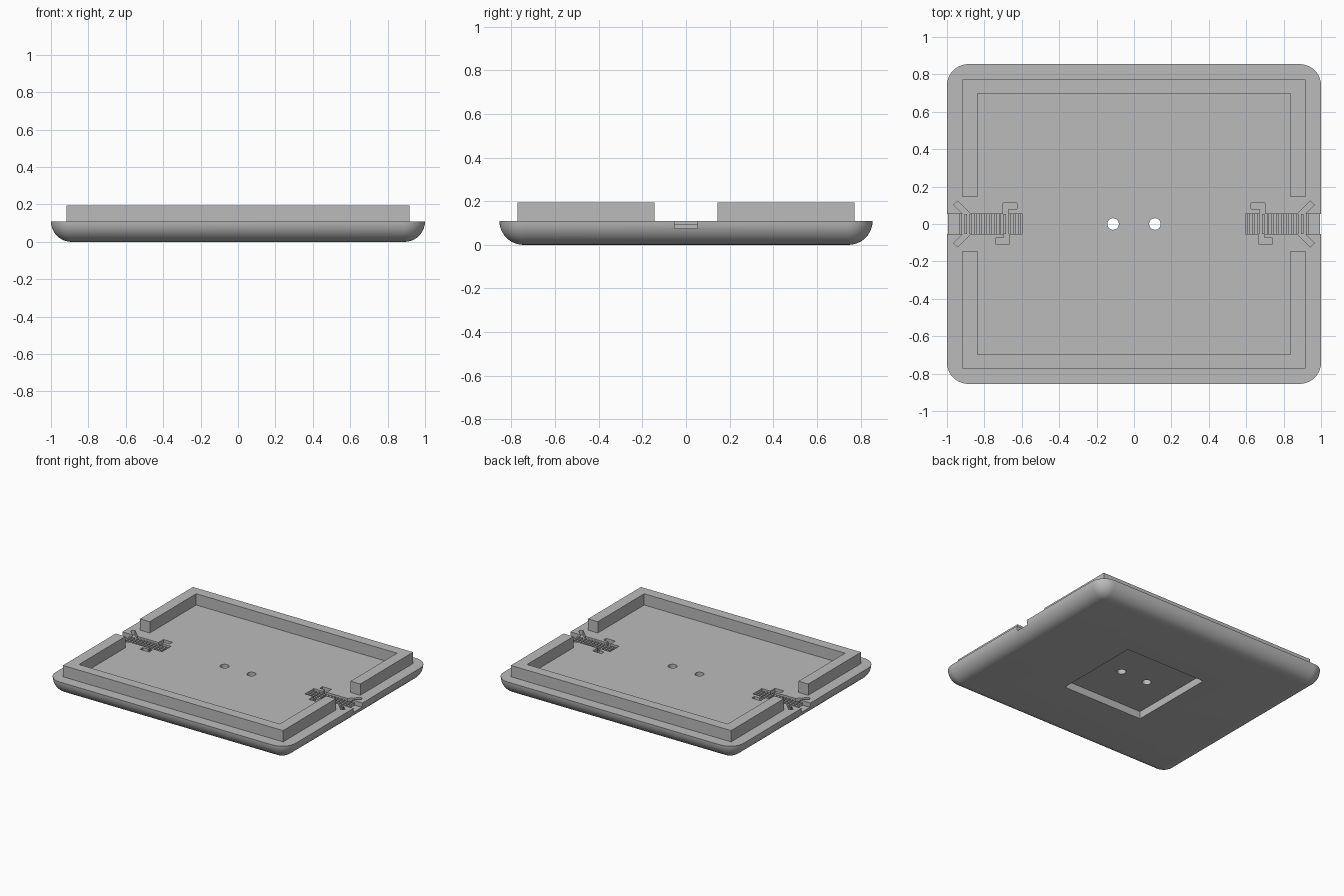
import bpy, bmesh, math

if "Cube" in bpy.data.objects:
    bpy.data.objects.remove(bpy.data.objects["Cube"])

grey = bpy.data.materials.new("plain grey")
grey.diffuse_color = (0.5, 0.5, 0.5, 1)
grey.use_nodes = True
grey.node_tree.nodes["Principled BSDF"].inputs["Base Color"].default_value = grey.diffuse_color

TOP, WALL_TOP, SLOT_Z = 0.11, 0.195, 0.075
HX, HY, R, CORNER = 1.0, 0.855, 0.11, 0.115


def finish(name, bm):
    bmesh.ops.recalc_face_normals(bm, faces=bm.faces)
    me = bpy.data.meshes.new(name)
    bm.to_mesh(me)
    bm.free()
    me.materials.append(grey)
    ob = bpy.data.objects.new(name, me)
    bpy.context.collection.objects.link(ob)
    return ob


def add_prism(bm, pts, z0, z1):
    """Extrude a flat outline between two heights."""
    low = [bm.verts.new((x, y, z0)) for x, y in pts]
    high = [bm.verts.new((x, y, z1)) for x, y in pts]
    bm.faces.new(low[::-1])
    bm.faces.new(high)
    n = len(pts)
    for i in range(n):
        j = (i + 1) % n
        bm.faces.new((low[i], low[j], high[j], high[i]))


def rect(x0, x1, y0, y1):
    return [(x0, y0), (x1, y0), (x1, y1), (x0, y1)]


def ring(inset, steps=10):
    """Rounded rectangle outline."""
    r, pts = CORNER - inset, []
    for k, (sx, sy) in enumerate(((1, 1), (-1, 1), (-1, -1), (1, -1))):
        for i in range(steps + 1):
            a = math.pi / 2 * (k + i / steps)
            pts.append((sx * (HX - CORNER) + r * math.cos(a),
                        sy * (HY - CORNER) + r * math.sin(a)))
    return pts


# Base tray with a rounded underside
bm = bmesh.new()
loops = []
for i in range(11):
    a = math.pi / 2 * i / 10
    z = TOP - R * math.sin(a)
    loops.append([bm.verts.new((x, y, z)) for x, y in ring(R * (1 - math.cos(a)))])
for p, q in zip(loops, loops[1:]):
    for i in range(len(p)):
        j = (i + 1) % len(p)
        bm.faces.new((p[i], p[j], q[j], q[i]))
bm.faces.new(loops[0])
bm.faces.new(loops[-1][::-1])
base = finish("base_tray", bm)
bpy.context.view_layer.objects.active = base


def cut(pts, z0, z1):
    bm = bmesh.new()
    add_prism(bm, pts, z0, z1)
    cutter = finish("cutter", bm)
    cutter.hide_render = True
    mod = base.modifiers.new("cut", "BOOLEAN")
    mod.operation, mod.solver, mod.object = "DIFFERENCE", "EXACT", cutter
    bpy.ops.object.modifier_apply(modifier=mod.name)
    bpy.data.objects.remove(cutter)


# Square recess underneath and two screw holes
cut(rect(-0.335, 0.335, -0.335, 0.335), -0.1, 0.056)
for s in (-1, 1):
    cut([(s * 0.112 + 0.031 * math.cos(k * math.pi / 12), 0.031 * math.sin(k * math.pi / 12))
         for k in range(24)], -0.1, 0.3)

# Cable channels with diagonal and hooked side slots
for s in (-1, 1):
    slots = [rect(0.595, 1.1, -0.053, 0.053),
             [(0.67, 0.04), (0.70, 0.04), (0.70, 0.112), (0.625, 0.112),
              (0.625, 0.08), (0.67, 0.08)],
             [(0.665, -0.04), (0.665, -0.108), (0.74, -0.108), (0.74, -0.075),
              (0.698, -0.075), (0.698, -0.04)]]
    for t in (-1, 1):
        slots.append([(0.965, t * 0.102), (0.942, t * 0.122),
                      (0.855, t * 0.035), (0.895, t * 0.035)])
    for pts in slots:
        cut([(s * x, y) for x, y in pts], SLOT_Z, 0.3)

bpy.ops.object.select_all(action="DESELECT")
base.select_set(True)
bpy.ops.object.shade_smooth_by_angle(angle=math.radians(30))

# Grip ribs across the channel floors
for s, side in ((-1, "left"), (1, "right")):
    bm = bmesh.new()
    for i in range(13):
        x = 0.605 + i * 0.0262
        add_prism(bm, rect(*sorted((s * x, s * (x + 0.013))), -0.053, 0.053), SLOT_Z, 0.096)
    finish(side + "_grip_ribs", bm)

# Raised U-shaped rims, front and back
for s, side in ((-1, "front"), (1, "back")):
    bm = bmesh.new()
    outline = [(-0.917, 0.145), (-0.917, 0.773), (0.917, 0.773), (0.917, 0.145),
               (0.836, 0.145), (0.836, 0.697), (-0.836, 0.697), (-0.836, 0.145)]
    add_prism(bm, [(x, s * y) for x, y in outline], TOP, WALL_TOP)
    finish(side + "_rim", bm)
